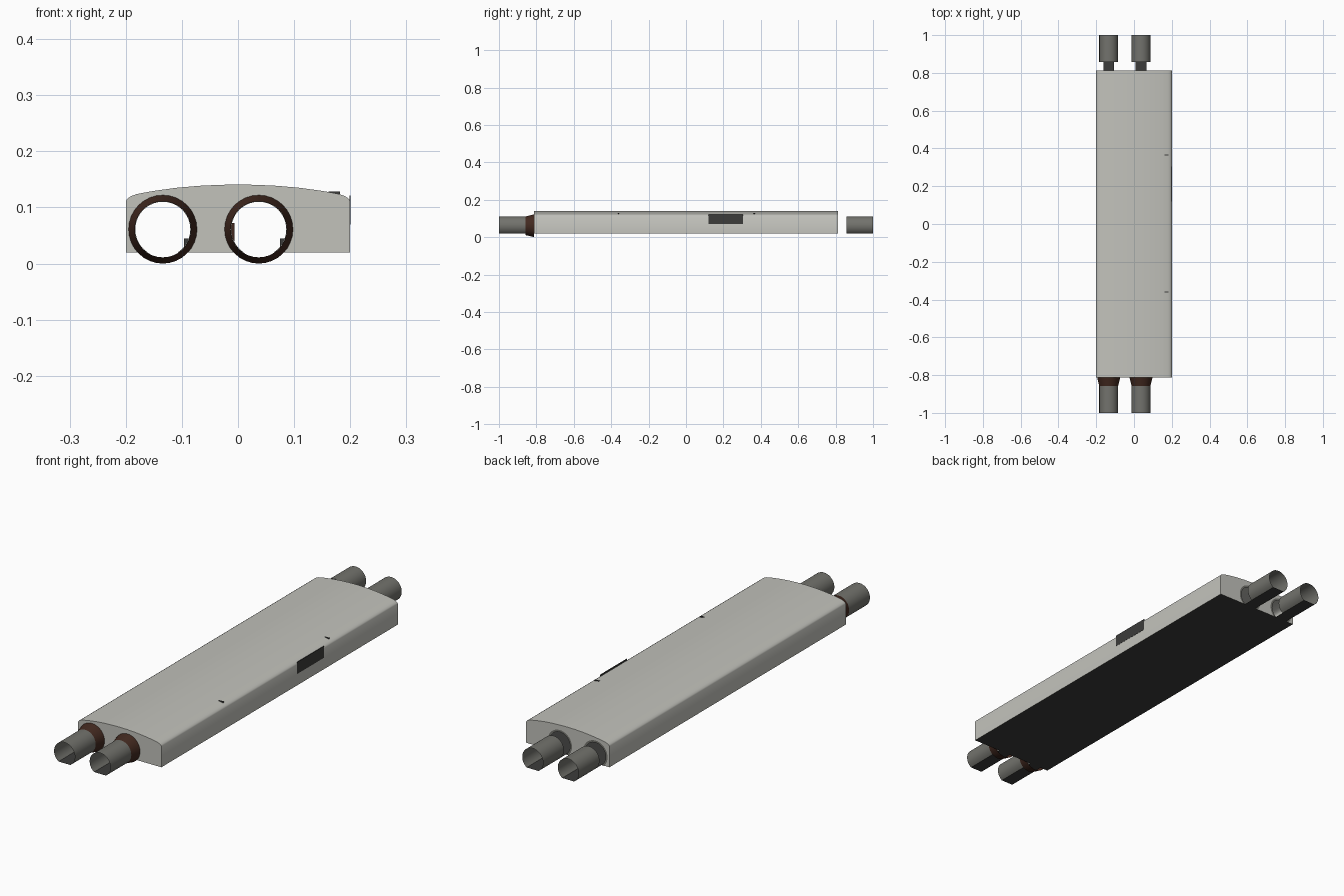
import bpy, bmesh, math

if "Cube" in bpy.data.objects:
    bpy.data.objects.remove(bpy.data.objects["Cube"])

def material(name, rgb):
    m = bpy.data.materials.new(name)
    m.diffuse_color = (*rgb, 1)
    m.use_nodes = True
    m.node_tree.nodes["Principled BSDF"].inputs["Base Color"].default_value = m.diffuse_color
    return m

CASING = material("light_casing", (0.54, 0.54, 0.50))
METAL = material("grey_metal", (0.17, 0.17, 0.152))
DARK = material("dark_grey", (0.045, 0.045, 0.043))
BROWN = material("dark_brown", (0.055, 0.022, 0.014))

CENTRES = (-0.134, 0.037)      # x of the two duct lines
CZ, FLOOR, END = 0.061, 0.02, 0.812
SEG = 32

def make(name, verts, faces, mat, smooth=False, tri=False):
    me = bpy.data.meshes.new(name)
    me.from_pydata(verts, [], faces)
    if tri:
        bm = bmesh.new()
        bm.from_mesh(me)
        bmesh.ops.triangulate(bm, faces=bm.faces[:], ngon_method='EAR_CLIP')
        bm.to_mesh(me)
        bm.free()
    me.materials.append(mat)
    ob = bpy.data.objects.new(name, me)
    bpy.context.collection.objects.link(ob)
    if smooth:
        bpy.context.view_layer.objects.active = ob
        ob.select_set(True)
        bpy.ops.object.shade_smooth_by_angle(angle=math.radians(35))
        ob.select_set(False)
    return ob

def arc(cx, r, clip):
    # circle in xz, open at the bottom where the floor plane cuts it
    a = math.asin((FLOOR - CZ) / r) if clip else -math.pi / 2
    span = math.pi - 2 * a
    return [(cx + r * math.cos(a + span * i / SEG),
             CZ + r * math.sin(a + span * i / SEG)) for i in range(SEG + 1)]

def loft(name, p0, y0, p1, y1, mat):
    n = len(p0)
    verts = [(x, y0, z) for x, z in p0] + [(x, y1, z) for x, z in p1]
    faces = [(i, i + 1, n + i + 1, n + i) for i in range(n - 1)]
    return make(name, verts, faces, mat, smooth=True)

def box(name, x0, x1, y0, y1, z0, z1, mat):
    v = [(x, y, z) for x in (x0, x1) for y in (y0, y1) for z in (z0, z1)]
    f = [(0, 1, 3, 2), (4, 6, 7, 5), (0, 4, 5, 1), (2, 3, 7, 6), (0, 2, 6, 4), (1, 5, 7, 3)]
    return make(name, v, f, mat)

# Casing: side walls and arched roof
half = [(0.2, FLOOR), (0.2, 0.111), (0.197, 0.116), (0.19, 0.1205), (0.18, 0.124),
        (0.15, 0.1295), (0.11, 0.135), (0.07, 0.1385), (0.035, 0.1402)]
profile = half + [(0, 0.141)] + [(-x, z) for x, z in reversed(half)]
loft("casing_shell", profile, -END, profile, END, CASING)

# End walls, with the duct openings notched into the lower edge
outline = list(profile)
for cx in CENTRES:
    outline += list(reversed(arc(cx, 0.049, True)))
for label, y in (("front", -END), ("rear", END)):
    pts = outline if y > 0 else outline[::-1]
    make(label + "_wall", [(x, y, z) for x, z in pts], [tuple(range(len(pts)))], CASING, tri=True)

# Dark base plate
make("base_plate", [(-0.2, -END, FLOOR), (-0.2, END, FLOOR), (0.2, END, FLOOR), (0.2, -END, FLOOR)],
     [(0, 1, 2, 3)], DARK)

# Ducts, collars and flat duct floors
for i, cx in enumerate(CENTRES):
    tube = arc(cx, 0.05, True)
    w = tube[0][0] - cx
    for label, s in (("front", -1), ("rear", 1)):
        loft(f"{label}_duct_{i}", tube, s * 1.0, tube, s * 0.857, METAL)
        y0, y1 = sorted((s * END, s * 1.0))
        make(f"{label}_duct_floor_{i}", [(cx - w, y0, FLOOR), (cx - w, y1, FLOOR),
             (cx + w, y1, FLOOR), (cx + w, y0, FLOOR)], [(0, 1, 2, 3)], DARK)
    loft(f"front_collar_{i}", arc(cx, 0.05, False), -0.857, arc(cx, 0.061, False), -END, BROWN)
    loft(f"rear_ring_{i}", arc(cx, 0.049, True), END + 0.001, arc(cx, 0.058, True), END + 0.001, METAL)
    # small fittings inside the casing
    box(f"inner_bracket_{i}", cx + 0.038, cx + 0.062, -0.05, 0.05, FLOOR, 0.045, DARK)

box("inner_terminal", -0.021, -0.006, -0.3, -0.25, 0.04, 0.072, BROWN)

# Control panel plate on the right side
box("side_panel", 0.199, 0.2008, 0.12, 0.305, 0.07, 0.121, DARK)

# Small roof clips
for label, y in (("front", -0.36), ("rear", 0.365)):
    box(label + "_roof_clip", 0.161, 0.182, y - 0.003, y + 0.003, 0.115, 0.128, DARK)
